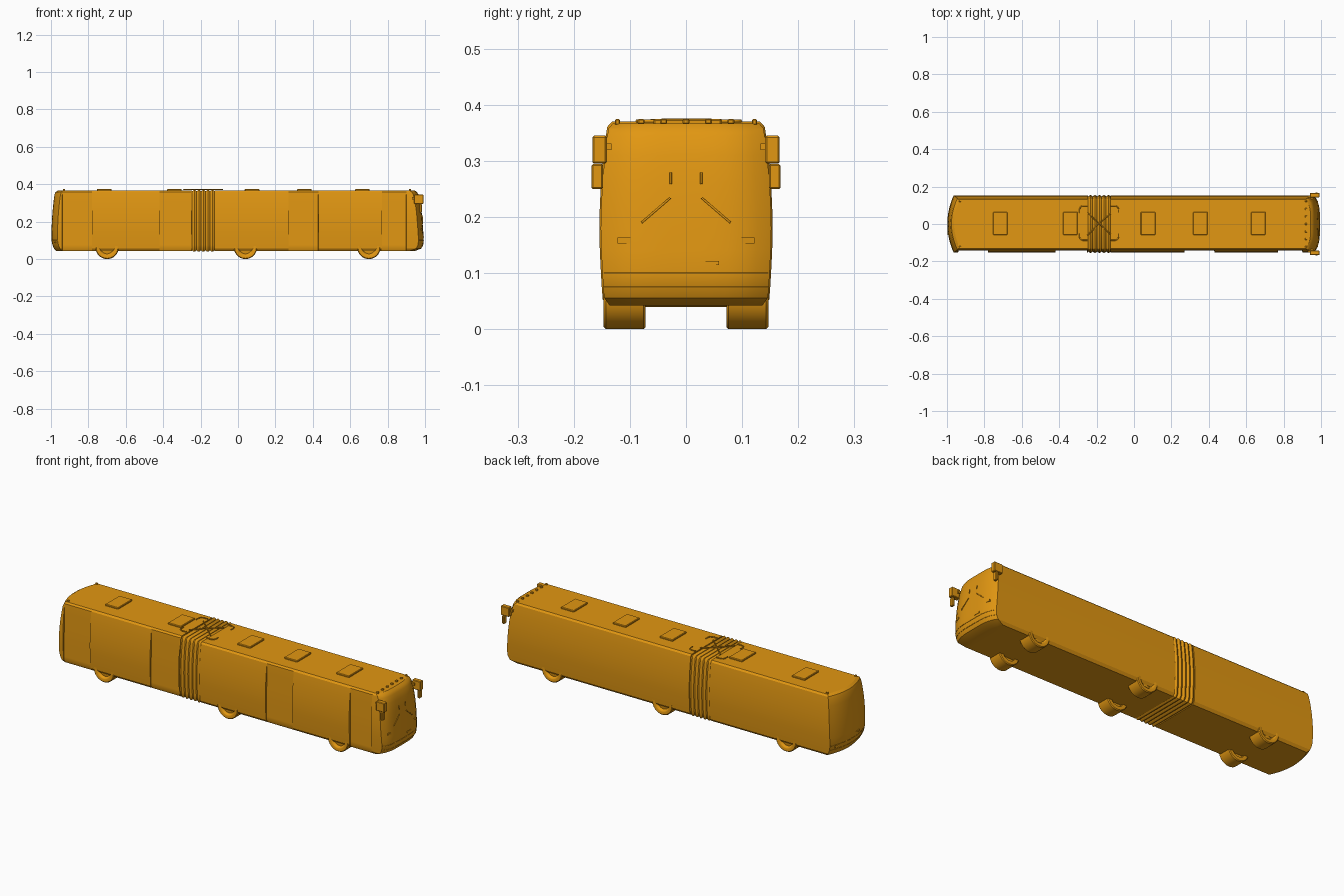
import bpy, bmesh, math
from mathutils import Vector, Matrix

if "Cube" in bpy.data.objects:
    bpy.data.objects.remove(bpy.data.objects["Cube"])

PAINT = bpy.data.materials.new("amber_paint")
PAINT.diffuse_color = (0.76, 0.31, 0.006, 1)
PAINT.use_nodes = True
PAINT.node_tree.nodes["Principled BSDF"].inputs["Base Color"].default_value = PAINT.diffuse_color

# Rows of the hull: height, half width, rear end x, front end x
ROWS = [(.042, .136, -.972, .942), (.056, .146, -.984, .980), (.075, .1475, -.992, .990),
        (.10, .149, -.997, .993), (.14, .151, -.997, .991), (.18, .152, -.996, .988),
        (.22, .151, -.994, .985), (.26, .149, -.991, .981), (.31, .1445, -.986, .974),
        (.345, .140, -.981, .965), (.358, .138, -.976, .957), (.367, .130, -.962, .945)]
DOORS = [(-.955, -.78), (-.42, -.25), (.27, .43), (.77, .925)]
COLS = 12


def finish(name, bm, smooth=None):
    bmesh.ops.remove_doubles(bm, verts=bm.verts, dist=1e-5)
    bmesh.ops.recalc_face_normals(bm, faces=bm.faces)
    me = bpy.data.meshes.new(name)
    bm.to_mesh(me)
    bm.free()
    ob = bpy.data.objects.new(name, me)
    bpy.context.collection.objects.link(ob)
    me.materials.append(PAINT)
    if smooth:
        bpy.ops.object.select_all(action='DESELECT')
        ob.select_set(True)
        bpy.context.view_layer.objects.active = ob
        bpy.ops.object.shade_smooth_by_angle(angle=math.radians(smooth))
    return ob


def box(name, centre, size, rot=None, bevel=0):
    bm = bmesh.new()
    bmesh.ops.create_cube(bm, size=1)
    for v in bm.verts:
        v.co = Vector(a * b for a, b in zip(v.co, size))
    if bevel:
        bmesh.ops.bevel(bm, geom=bm.edges[:], offset=bevel, segments=1, affect='EDGES')
    m = Matrix.Translation(centre)
    bm.transform(m @ rot if rot else m)
    return finish(name, bm)


def tube(name, points, radius):
    cu = bpy.data.curves.new(name, 'CURVE')
    cu.dimensions = '3D'
    cu.bevel_depth, cu.bevel_resolution, cu.use_fill_caps = radius, 1, True
    sp = cu.splines.new('POLY')
    sp.points.add(len(points) - 1)
    for p, c in zip(sp.points, points):
        p.co = (*c, 1)
    cu.materials.append(PAINT)
    ob = bpy.data.objects.new(name, cu)
    bpy.context.collection.objects.link(ob)


def end_x(row, y, front):
    t = min(1, abs(y) / row[1])
    return row[3] - .028 * t ** 4 if front else row[2] + .032 * t ** 2


def surface_x(z, y, front):
    for a, b in zip(ROWS, ROWS[1:]):
        if z <= b[0]:
            k = (z - a[0]) / (b[0] - a[0])
            return end_x(a, y, front) * (1 - k) + end_x(b, y, front) * k


def skin(bm, grid):
    vs = [[bm.verts.new(p) for p in line] for line in grid]
    for a, b in zip(vs, vs[1:]):
        for i in range(len(a) - 1):
            bm.faces.new((a[i], a[i + 1], b[i + 1], b[i]))


def cross(w=0, door=False):
    """Section points running up the -y side and down the +y side."""
    def low(r):
        flat = .1425 - .004 * max(0, (r[0] - .2) / .16)
        return min(r[1], flat) if door else r[1]
    return [(-low(r), r[0]) for r in ROWS] + [(r[1], r[0]) for r in reversed(ROWS)]


def hull(name, joint_x, front):
    """Half of the vehicle: walls with recessed doors plus a curved end."""
    bm = bmesh.new()
    lo, hi = (joint_x, .90) if front else (-.94, joint_x)
    stations = [(lo, False), (hi, False)]
    for a, b in DOORS:
        a, b = max(a, lo), min(b, hi)
        if a < b:
            stations += [(a, False), (a + .001, True), (b - .001, True), (b, False)]
    stations = sorted(set(stations))
    grid = []
    for x, door in stations:
        pts = cross(door=door)
        grid.append([(x, y, z) for y, z in pts + pts[:1]])
    skin(bm, grid)
    # curved end, with short connecting strips to the straight walls
    cap = [[(end_x(r, y, front), y, r[0]) for y in
            (r[1] * (2 * i / COLS - 1) for i in range(COLS + 1))] for r in ROWS]
    skin(bm, cap)
    edge = hi if front else lo
    for s in (0, -1):
        skin(bm, [[(edge, line[s][1], line[s][2]), line[s]] for line in cap])
    for line in (cap[0], cap[-1]):
        skin(bm, [[(edge, p[1], p[2]) for p in line], line])
    # flat wall at the joint
    bm.faces.new([bm.verts.new((joint_x, y, z)) for y, z in cross()])
    return finish(name, bm, 25)


hull("front_body", -.125, True)
hull("rear_body", -.245, False)

# Folded joint between both halves
bm = bmesh.new()
grid = []
for i in range(21):
    x = -.245 + .12 * i / 20
    s = .972 + .045 * abs(math.sin(math.pi * 5 * i / 20))
    pts = cross()
    grid.append([(x, y * s, .205 + (z - .205) * s) for y, z in pts + pts[:1]])
skin(bm, grid)
finish("joint_bellows", bm, 35)

# Wheels, turned from a tyre and hub profile
PROFILE = [(0, .132), (.016, .132), (.020, .136), (.034, .134), (.040, .145), (.044, .147),
           (.058, .147), (.062, .143), (.062, .076), (.058, .072), (.040, .072),
           (.037, .085), (0, .085)]
for n, x in (("rear", -.70), ("middle", .04), ("front", .70)):
    for side, s in (("left", 1), ("right", -1)):
        bm = bmesh.new()
        N = 32
        skin(bm, [[(x + r * math.cos(2 * math.pi * k / N), s * y,
                    .062 + r * math.sin(2 * math.pi * k / N)) for r, y in PROFILE]
                  for k in range(N + 1)])
        finish(f"{n}_{side}_wheel", bm, 35)

# Roof hatches
for i, x in enumerate((-.715, -.34, .075, .355, .665)):
    box(f"roof_hatch_{i + 1}", (x, .003, .369), (.078, .122, .012), bevel=.003)

# Crossed roof brace with rounded corner rails above the joint
for s in (1, -1):
    tube("joint_cross_bar", [(-.25, .062 * s, .372), (-.187, .003, .373), (-.124, -.056 * s, .372)], .0032)
    for t in (1, -1):
        tube("joint_corner_rail", [(-.187 + t * a, .005 + s * b, .371) for a, b in
             ((.062, .092), (.088, .092), (.1, .086), (.104, .075), (.104, .055))], .003)

# Roof marker lamps
for y in (-.08, -.04, 0, .04, .08):
    box("roof_lamp", (.92, y, .370), (.012, .012, .009), bevel=.002)
for y in (-.122, .122):
    for x in (-.93, .92):
        box("corner_lamp", (x, y, .369), (.012, .009, .011), bevel=.002)

# Lamps, plates and bumper lines on both ends
for front, end in ((True, "front"), (False, "rear")):
    s = 1 if front else -1
    for y in (-.11, .11):
        rot = Matrix.Rotation(math.copysign(.3, y) * s * (.6 if front else 1), 4, 'Z')
        z = .158 if front else .09
        box(f"{end}_lamp", (surface_x(z, y, front), y, z), (.006, .023, .010), rot)
    y = .042 * s
    box(f"{end}_plate", (surface_x(.118, y, front), y, .118), (.005, .034, .008))
    for z in (.075, .10):
        tube(f"{end}_bumper_line", [(surface_x(z, y, front), y, z) for y in
             (.146 * (2 * i / 12 - 1) for i in range(13))], .0012)

# Wipers on the windscreen
for s in (1, -1):
    for a, b in (((.027, .279), (.027, .259)), ((.028, .234), (.079, .190))):
        tube("wiper", [(surface_x(z, y, True) + .002, y * s, z) for y, z in (a, b)], .002)

# Mirrors: broad upper shell, slim arm and hanging lower glass
for s in (1, -1):
    box("mirror_shell", (.966, s * .154, .320), (.050, .026, .050), bevel=.003)
    box("mirror_glass", (.976, s * .158, .272), (.014, .021, .045), bevel=.003)
    box("mirror_arm", (.945, s * .143, .325), (.03, .02, .012))
